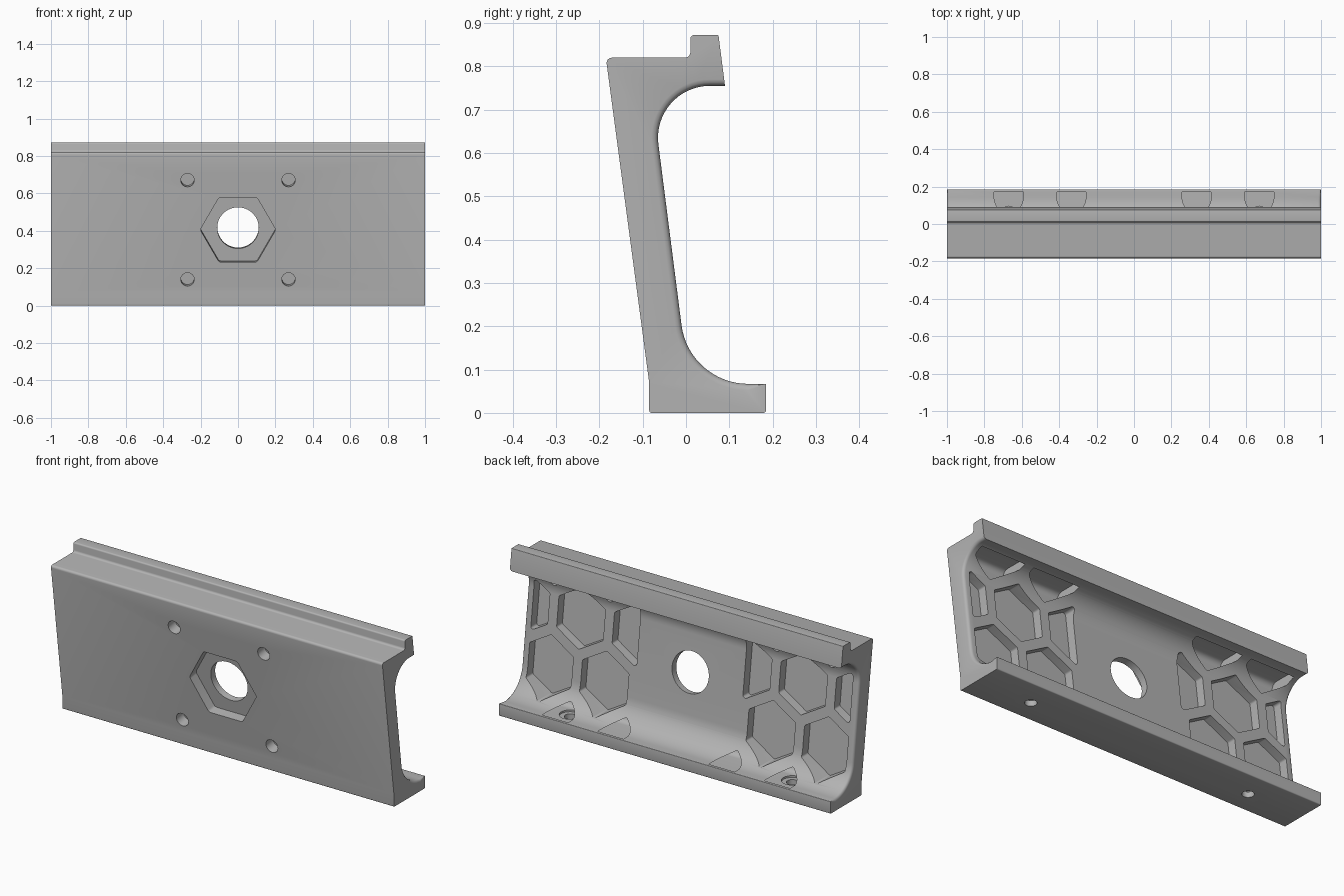
import bpy, bmesh, math
from mathutils import Vector, Matrix

if "Cube" in bpy.data.objects:
    bpy.data.objects.remove(bpy.data.objects["Cube"], do_unlink=True)

grey = bpy.data.materials.new("matte grey")
grey.use_nodes = True
grey.diffuse_color = (0.45, 0.45, 0.45, 1)
grey.node_tree.nodes["Principled BSDF"].inputs["Base Color"].default_value = grey.diffuse_color


def rounded(corners):
    """Turn (a, b, radius) corners into a filleted outline."""
    out = []
    for i, (a, b, r) in enumerate(corners):
        p = Vector((a, b))
        if not r:
            out.append(p)
            continue
        u = (Vector(corners[i - 1][:2]) - p).normalized()
        v = (Vector(corners[(i + 1) % len(corners)][:2]) - p).normalized()
        half = u.angle(v) / 2
        centre = p + (u + v).normalized() * r / math.sin(half)
        start = p + u * r / math.tan(half) - centre
        end = p + v * r / math.tan(half) - centre
        turn = start.angle_signed(end)
        n = 16 if r > 0.05 else 4
        for k in range(n + 1):
            out.append(centre + Matrix.Rotation(-turn * k / n, 2) @ start)
    return out


def prism(bm, points, shift):
    """Extrude a planar 3D outline along a vector."""
    face = bm.faces.new([bm.verts.new(p) for p in points])
    new = bmesh.ops.extrude_face_region(bm, geom=[face])["geom"]
    bmesh.ops.translate(bm, vec=shift, verts=[v for v in new if isinstance(v, bmesh.types.BMVert)])


def make(name, bm, helper=False):
    bmesh.ops.recalc_face_normals(bm, faces=bm.faces)
    mesh = bpy.data.meshes.new(name)
    bm.to_mesh(mesh)
    bm.free()
    mesh.materials.append(grey)
    obj = bpy.data.objects.new(name, mesh)
    bpy.context.collection.objects.link(obj)
    obj.hide_render = helper
    return obj


def boolean(obj, cutter, operation="DIFFERENCE"):
    bpy.context.view_layer.objects.active = obj
    mod = obj.modifiers.new("cut", "BOOLEAN")
    mod.operation, mod.object, mod.solver = operation, cutter, "EXACT"
    bpy.ops.object.modifier_apply(modifier=mod.name)
    bpy.data.objects.remove(cutter, do_unlink=True)


# Bracket body: filleted side profile extruded along x
profile = [(-0.085, 0, 0.006), (-0.085, 0.07, 0), (-0.185, 0.82, 0.012), (0.01, 0.82, 0.012),
           (0.01, 0.872, 0.008), (0.075, 0.872, 0.003), (0.09, 0.755, 0), (-0.081, 0.755, 0.12),
           (0.007, 0.067, 0.155), (0.185, 0.067, 0.003), (0.185, 0, 0.006)]
bm = bmesh.new()
prism(bm, [(-1, p.x, p.y) for p in rounded(profile)], (2, 0, 0))


def inner_end(e):
    m = (e.verts[0].co + e.verts[1].co) / 2
    return abs(m.x) > 0.99 and 0.0665 < m.z < 0.756 and -0.015 < m.y - 0.016 + 0.129 * m.z and m.y < 0.18


# Rounded rims where the channel meets both ends
bmesh.ops.bevel(bm, geom=[e for e in bm.edges if inner_end(e)], offset=0.015,
                segments=3, profile=0.5, affect="EDGES")
body = make("bracket_body", bm)

# Honeycomb pockets on the back, mirrored left and right
R, PITCH, ROW = 0.162, 0.335, 0.29


def cell(bm, cx, cz, lo, hi, side):
    pts = []
    for k in range(6):
        a = math.radians(60 * k + 30)
        x, z = cx + R * math.cos(a), cz + R * math.sin(a)
        c = min(max(x, lo), hi)
        if abs(c - x) > 1e-6:
            z = cz + math.copysign(R - abs(c - cx) / math.sqrt(3), z - cz)
        if not any(abs(c - q[0]) + abs(z - q[1]) < 1e-4 for q in pts):
            pts.append((c, z))
    outline = rounded([(x, z, 0.012) for x, z in pts])
    prism(bm, [(side * p.x, -0.3, p.y) for p in outline], (0, 0.6, 0))


bm = bmesh.new()
for side in (-1, 1):
    for row in range(4):
        z = -0.05 + ROW * row
        first = PITCH * (1 if row % 2 == 0 else 1.5)
        for k in range(3 if row == 2 else 2):
            cell(bm, first + PITCH * k, z, 0.32 if row == 2 else 0.1, 0.962, side)
cells = make("honeycomb_cutter", bm, True)

# Pocket floors follow the channel, a little below its surface
bm = bmesh.new()
floor = [(-0.04, 0.04, 0.03), (0.17, 0.04, 0), (0.17, 0.4, 0), (0.03, 0.5, 0),
         (0.03, 0.785, 0), (-0.135, 0.785, 0.03)]
prism(bm, [(-1.2, p.x, p.y) for p in rounded(floor)], (2.4, 0, 0))
boolean(cells, make("pocket_floor", bm, True), "INTERSECT")
boolean(body, cells)

# Front sockets and holes, square to the sloping face
normal = Vector((0, -0.75, -0.1)).normalized()
up = Vector((0, -0.1, 0.75)).normalized()


def front_cut(x, z, radius, depth, sides, corner=0):
    centre = Vector((x, -0.085 - (z - 0.07) * 0.1 / 0.75, z)) + normal * 0.05
    ring = [(radius * math.cos(math.tau * k / sides), radius * math.sin(math.tau * k / sides), corner)
            for k in range(sides)]
    bm = bmesh.new()
    prism(bm, [centre + Vector((p.x, 0, 0)) + up * p.y for p in rounded(ring)],
          -normal * (depth + 0.05))
    boolean(body, make("front_cutter", bm, True))


front_cut(0, 0.405, 0.202, 0.055, 6, 0.02)
front_cut(0, 0.408, 0.111, 0.2, 48)
for x in (-0.27, 0.27):
    for z in (0.14, 0.67):
        front_cut(x, z, 0.036, 0.06, 24)

# Screw holes through the foot, with shallow seats
for x in (-0.67, 0.67):
    for radius, low, high in ((0.03, -0.1, 0.06), (0.055, 0.03, 0.05)):
        bm = bmesh.new()
        ring = [(x + radius * math.cos(math.tau * k / 24), 0.04 + radius * math.sin(math.tau * k / 24), low)
                for k in range(24)]
        prism(bm, ring, (0, 0, high - low))
        boolean(body, make("foot_cutter", bm, True))

bpy.ops.object.select_all(action="DESELECT")
body.select_set(True)
bpy.context.view_layer.objects.active = body
bpy.ops.object.shade_smooth_by_angle(angle=math.radians(32))
